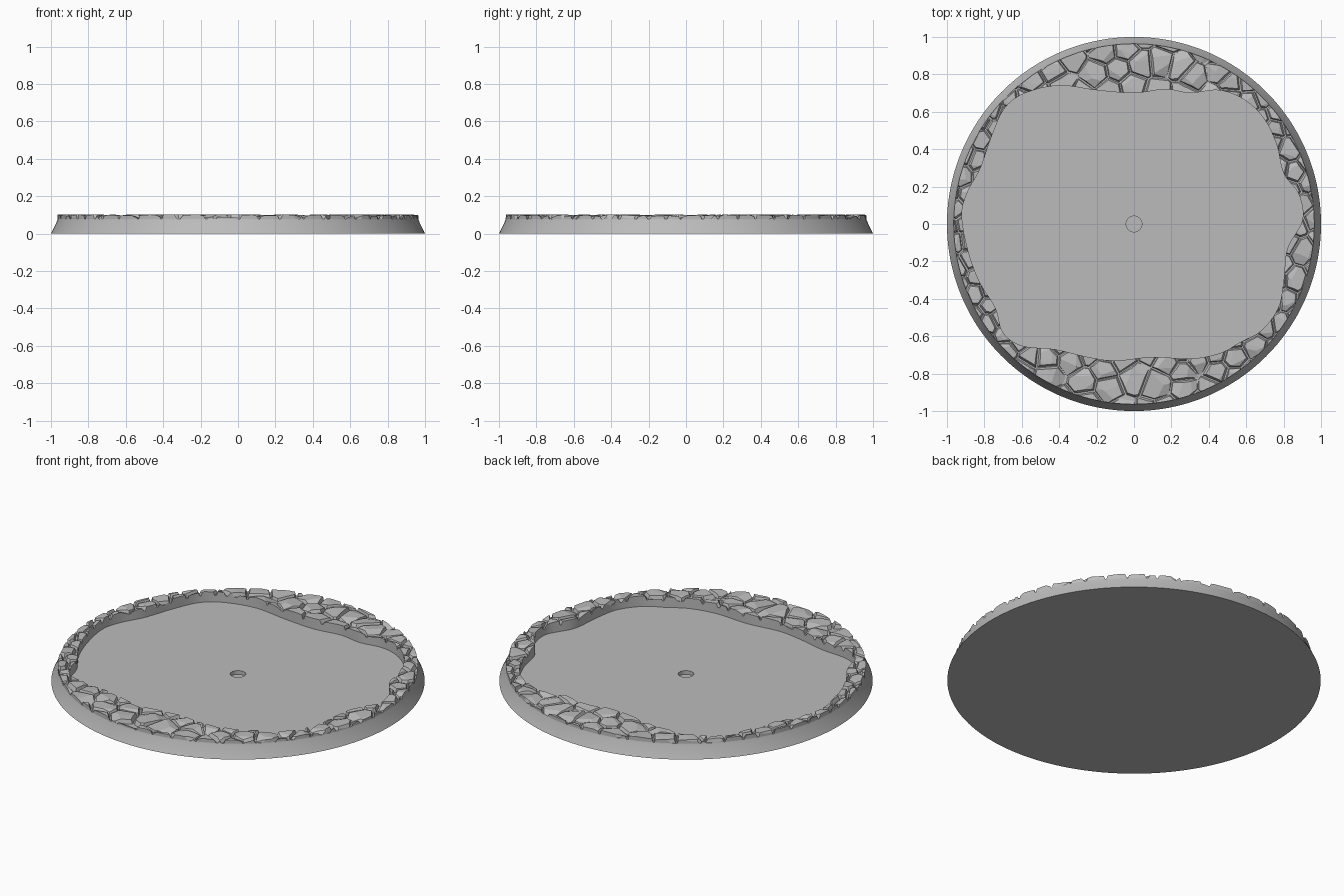
import bpy, bmesh, math, random
from mathutils import Vector

if "Cube" in bpy.data.objects:
    bpy.data.objects.remove(bpy.data.objects["Cube"])

random.seed(7)
TAU = math.tau
LEDGE = 0.078      # top of the solid rim, bottom of the joints between stones
TOP = 0.102        # highest stone
OUTER = 0.964      # outer radius of the paved rim

stone_grey = bpy.data.materials.new("stone_grey")
stone_grey.diffuse_color = (0.5, 0.5, 0.5, 1)
stone_grey.use_nodes = True
stone_grey.node_tree.nodes["Principled BSDF"].inputs["Base Color"].default_value = stone_grey.diffuse_color

# Wavy inner edge of the paved rim
EDGE = [(0, .70), (.17, .72), (.3, .70), (.45, .715), (.58, .67), (.69, .57),
        (.76, .43), (.80, .27), (.88, .16), (.90, .02), (.82, -.13), (.80, -.3),
        (.77, -.45), (.68, -.57), (.57, -.63), (.46, -.69), (.3, -.72),
        (.1, -.71), (-.1, -.73), (-.25, -.71), (-.42, -.67), (-.6, -.65),
        (-.70, -.58), (-.74, -.45), (-.83, -.3), (-.89, -.13), (-.92, .05),
        (-.89, .17), (-.82, .3), (-.76, .47), (-.69, .62), (-.58, .70),
        (-.4, .74), (-.2, .715)]


def smooth_loop(points, steps):
    """Closed Catmull-Rom curve as (angle, radius) pairs."""
    p = [Vector(q) for q in points]
    n, out = len(p), []
    for i in range(n):
        a, b, c, d = p[i - 1], p[i], p[(i + 1) % n], p[(i + 2) % n]
        for s in range(steps):
            t = s / steps
            v = 0.5 * (2 * b + (c - a) * t + (2 * a - 5 * b + 4 * c - d) * t * t
                       + (3 * b - a - 3 * c + d) * t ** 3)
            out.append((math.atan2(v.y, v.x), v.length))
    return out


RIM = smooth_loop(EDGE, 6)


def inner_radius(angle):
    return min(RIM, key=lambda r: 1 - math.cos(r[0] - angle))[1]


def finish(name, mesh):
    mesh.materials.append(stone_grey)
    ob = bpy.data.objects.new(name, mesh)
    bpy.context.collection.objects.link(ob)
    return ob


def loft(name, rings, closed=False):
    """Join rings of (radius or None for the wavy edge, z)."""
    bm = bmesh.new()
    loops = []
    for radius, z in rings:
        loops.append([bm.verts.new(((radius or r) * math.cos(a),
                                    (radius or r) * math.sin(a), z))
                      for a, r in RIM])
    n = len(RIM)
    pairs = list(zip(loops, loops[1:]))
    if closed:
        pairs.append((loops[-1], loops[0]))
    else:
        bm.faces.new(loops[0])
        bm.faces.new(loops[-1])
    for lo, hi in pairs:
        for i in range(n):
            j = (i + 1) % n
            bm.faces.new((lo[i], lo[j], hi[j], hi[i]))
    bmesh.ops.recalc_face_normals(bm, faces=bm.faces[:])
    mesh = bpy.data.meshes.new(name)
    bm.to_mesh(mesh)
    bm.free()
    return finish(name, mesh)


# Plinth: sloped side, rim ledge, sunken floor and small round socket
plinth = loft("plinth", [(1.0, 0), (0.966, 0.07), (OUTER, LEDGE), (None, LEDGE),
                         (None, 0.04), (0.042, 0.04), (0.042, 0.018)])
bpy.context.view_layer.objects.active = plinth
plinth.select_set(True)
bpy.ops.object.shade_smooth_by_angle(angle=math.radians(30))
plinth.select_set(False)

# Stone centres, spaced wider where the rim is wider
seeds = []
for _ in range(5000):
    a, r = random.uniform(0, TAU), random.uniform(0.62, 1.03)
    inner = inner_radius(a)
    if r < inner - 0.05:
        continue
    p = Vector((r * math.cos(a), r * math.sin(a), 0))
    gap = (0.065 + 0.16 * (OUTER - inner)) * random.uniform(0.85, 1.25)
    if all((p - q).length > gap for q in seeds):
        seeds.append(p)


def cut(bm, point, normal):
    """Trim a convex block by a plane and cap it."""
    res = bmesh.ops.bisect_plane(bm, geom=bm.verts[:] + bm.edges[:] + bm.faces[:],
                                 plane_co=point, plane_no=normal,
                                 clear_outer=True, dist=1e-6)
    edges = [e for e in res["geom_cut"]
             if isinstance(e, bmesh.types.BMEdge) and e.is_boundary]
    if len(edges) > 2:
        bmesh.ops.edgeloop_fill(bm, edges=edges)


# Paving stones: blocks with leaning sides, tilted tops and chipped corners
verts, faces = [], []
for p in seeds:
    bm = bmesh.new()
    bmesh.ops.create_cube(bm, size=1)
    for v in bm.verts:
        v.co = Vector((p.x + v.co.x * 0.3, p.y + v.co.y * 0.3,
                       TOP if v.co.z > 0 else 0.05))
    for q in seeds:
        d = q - p
        if 0 < d.length < 0.32:
            n = d.normalized()
            mid = (p + q) / 2 - n * random.uniform(0.002, 0.005)
            cut(bm, mid + Vector((0, 0, LEDGE)),
                (n + Vector((0, 0, random.uniform(0.2, 0.5)))).normalized())
    height = random.uniform(0.097, 0.103)
    for lean in (0.08, 0.3, 0.4):
        a = random.uniform(0, TAU)
        out = Vector((math.cos(a), math.sin(a), 0))
        shift = 0 if lean < 0.1 else 0.028
        cut(bm, p + out * shift + Vector((0, 0, height)),
            (out * lean + Vector((0, 0, 1))).normalized())
    bmesh.ops.recalc_face_normals(bm, faces=bm.faces[:])
    bm.verts.index_update()
    base = len(verts)
    verts += [v.co.copy() for v in bm.verts]
    faces += [[base + v.index for v in f.verts] for f in bm.faces]
    bm.free()
mesh = bpy.data.meshes.new("rim_stones")
mesh.from_pydata(verts, [], faces)
stones = finish("rim_stones", mesh)

# Trim the stones to the rim shape
cutter = loft("rim_cutter", [(OUTER, LEDGE - 0.0005), (OUTER, 0.2),
                             (None, 0.2), (None, LEDGE - 0.0005)], closed=True)
cutter.hide_render = True
trim = stones.modifiers.new("trim", 'BOOLEAN')
trim.operation = 'INTERSECT'
trim.solver = 'EXACT'
trim.object = cutter
bpy.context.view_layer.objects.active = stones
bpy.ops.object.modifier_apply(modifier=trim.name)
bpy.data.objects.remove(cutter)
